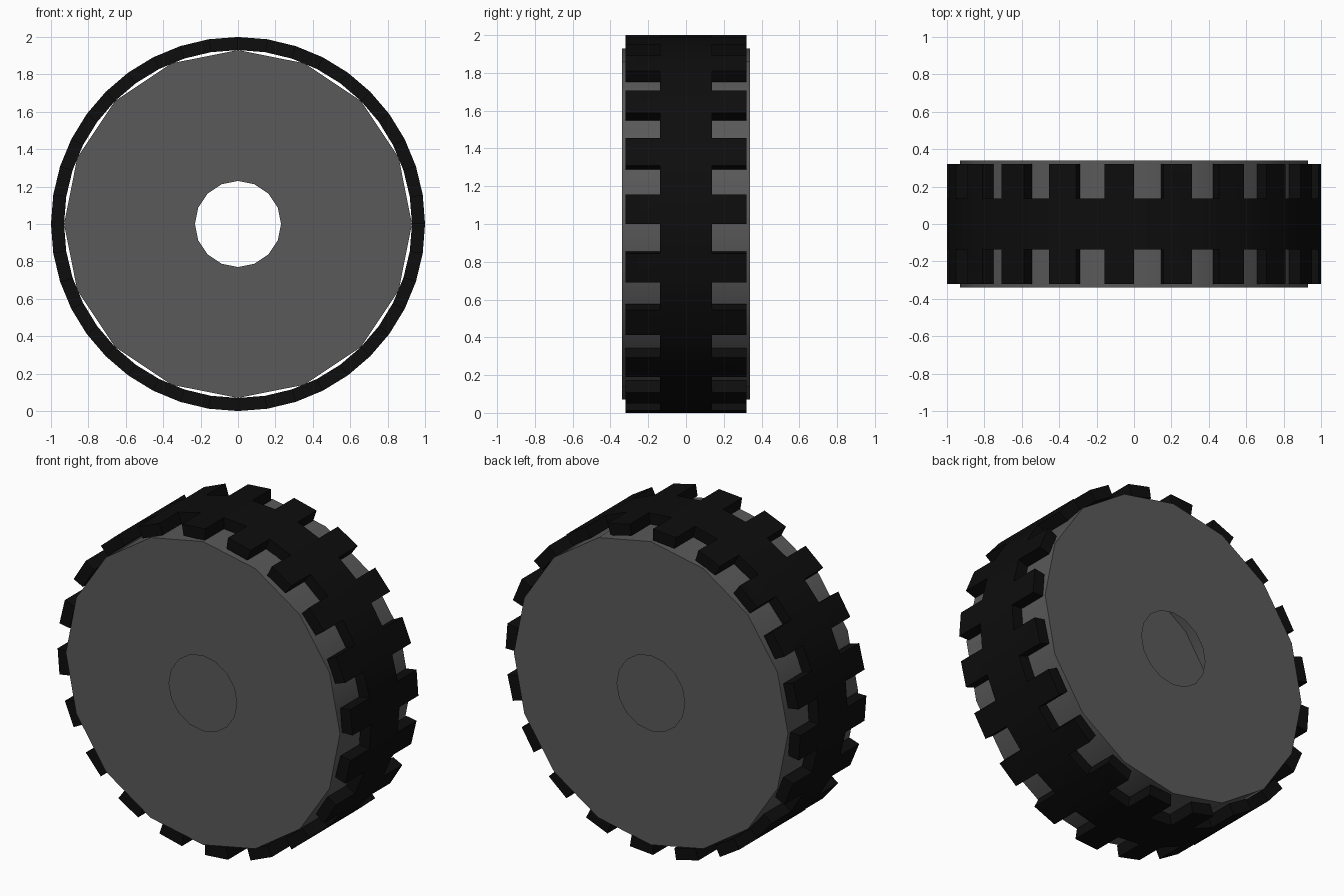
import bpy
import bmesh
from math import cos, sin, tau

cube = bpy.data.objects.get("Cube")
if cube:
    bpy.data.objects.remove(cube, do_unlink=True)

AXLE_Z = 1.0


def material(name, value):
    mat = bpy.data.materials.new(name)
    mat.use_nodes = True
    colour = (value, value, value, 1.0)
    mat.diffuse_color = colour
    bsdf = mat.node_tree.nodes["Principled BSDF"]
    bsdf.inputs["Base Color"].default_value = colour
    bsdf.inputs["Roughness"].default_value = 0.8
    return mat


def ring(bm, radius, y, sides):
    return [bm.verts.new((radius * cos(tau * i / sides), y,
                          radius * sin(tau * i / sides)))
            for i in range(sides)]


def finish(bm, name, mat):
    mesh = bpy.data.meshes.new(name)
    bm.to_mesh(mesh)
    bm.free()
    mesh.materials.append(mat)
    obj = bpy.data.objects.new(name, mesh)
    obj.location.z = AXLE_Z
    bpy.context.collection.objects.link(obj)
    bpy.ops.object.select_all(action='DESELECT')
    obj.select_set(True)
    bpy.context.view_layer.objects.active = obj
    bpy.ops.object.shade_smooth_by_angle(angle=0.52)
    return obj


# Hollow drum: two side discs with an axle hole, joined by the outer wall
def build_drum(sides=16, outer=0.93, hole=0.23, half_width=0.34):
    bm = bmesh.new()
    profile = [(hole, -half_width), (outer, -half_width),
               (outer, half_width), (hole, half_width)]
    rings = [ring(bm, r, y, sides) for r, y in profile]
    for a, b in zip(rings, rings[1:]):
        for i in range(sides):
            j = (i + 1) % sides
            bm.faces.new((a[i], b[i], b[j], a[j]))
    # Turn the faces outward, away from the drum's middle
    bm.normal_update()
    for face in bm.faces:
        if face.normal.dot(face.calc_center_median()) < 0:
            face.normal_flip()
    return finish(bm, "wheel_drum", material("dark grey rubber", 0.1))


# Tread: a continuous centre band with a lug on every other segment each side
def build_tread(lugs=20, inner=0.93, outer=1.0, band=0.137, edge=0.32):
    bm = bmesh.new()
    sides = lugs * 2
    rings = [ring(bm, inner, y, sides) for y in (-edge, -band, band, edge)]
    for row, (a, b) in enumerate(zip(rings, rings[1:])):
        for i in range(sides):
            if row == 1 or i % 2 == 0:
                j = (i + 1) % sides
                bm.faces.new((a[i], b[i], b[j], a[j]))
    # Raise the pattern outward to give it thickness
    raised = bmesh.ops.extrude_face_region(bm, geom=bm.faces[:],
                                           use_keep_orig=True)
    for vert in raised["geom"]:
        if isinstance(vert, bmesh.types.BMVert):
            vert.co.x *= outer / inner
            vert.co.z *= outer / inner
    bmesh.ops.recalc_face_normals(bm, faces=bm.faces[:])
    return finish(bm, "tread", material("black rubber", 0.004))


build_drum()
build_tread()
